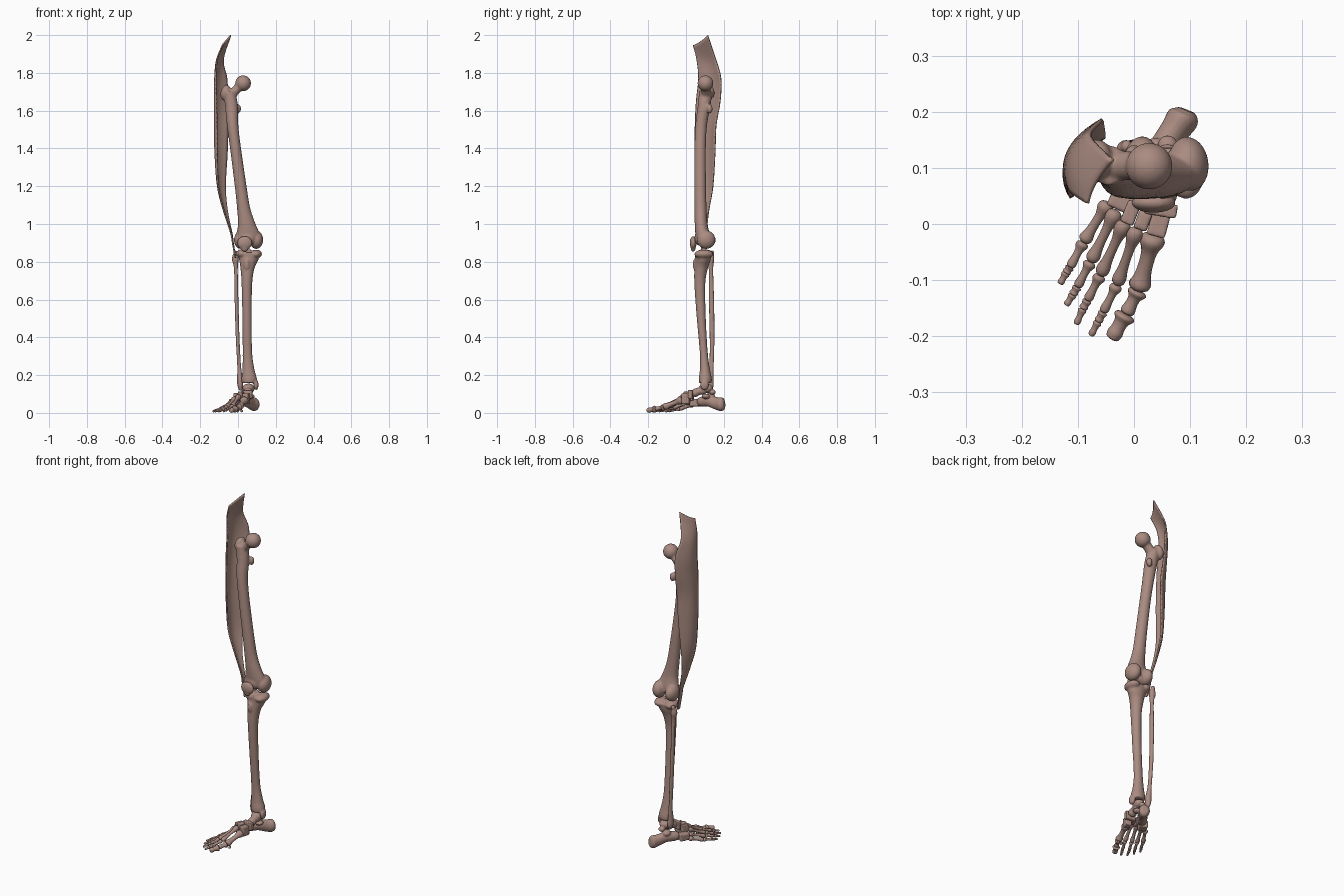
import bpy, bmesh
from math import cos, sin, pi, radians
from mathutils import Vector, Matrix, Euler

mat = bpy.data.materials.new("bone_brown")
mat.diffuse_color = (0.40, 0.26, 0.22, 1)


def spline(rows, sub):
    """Catmull-Rom interpolation of equal-length tuples."""
    out, n = [], len(rows)
    for i in range(n - 1):
        a, b, c, d = rows[max(i - 1, 0)], rows[i], rows[i + 1], rows[min(i + 2, n - 1)]
        for k in range(sub):
            t = k / sub
            out.append([0.5 * (2 * q + (r - p) * t + (2 * p - 5 * q + 4 * r - s) * t * t
                               + (3 * q - p - 3 * r + s) * t ** 3)
                        for p, q, r, s in zip(a, b, c, d)])
    out.append(list(rows[-1]))
    return out


def loft(bm, rows, sub=4, seg=20):
    """Closed elliptical tube through (x, y, z, radius_x, radius_other)."""
    st = spline(rows, sub)
    rings = []
    for i, s in enumerate(st):
        t = (Vector(st[min(i + 1, len(st) - 1)][:3]) - Vector(st[max(i - 1, 0)][:3])).normalized()
        u = (Vector((1, 0, 0)) - t * t.x).normalized()
        v = t.cross(u)
        rings.append([bm.verts.new(Vector(s[:3]) + u * s[3] * cos(2 * pi * k / seg)
                                   + v * s[4] * sin(2 * pi * k / seg)) for k in range(seg)])
    for a, b in zip(rings, rings[1:]):
        for k in range(seg):
            j = (k + 1) % seg
            bm.faces.new((a[k], a[j], b[j], b[k]))
    bm.faces.new(rings[0][::-1])
    bm.faces.new(rings[-1])


def blob(bm, c, r, rot=(0, 0, 0)):
    m = Matrix.Translation(c) @ Euler([radians(a) for a in rot]).to_matrix().to_4x4() @ Matrix.Diagonal((*r, 1))
    bmesh.ops.create_uvsphere(bm, u_segments=24, v_segments=14, radius=1, matrix=m)


def finish(name, bm, voxel=0, smooth=0):
    bmesh.ops.recalc_face_normals(bm, faces=bm.faces)
    for f in bm.faces:
        f.smooth = True
    me = bpy.data.meshes.new(name)
    bm.to_mesh(me)
    bm.free()
    me.materials.append(mat)
    ob = bpy.data.objects.new(name, me)
    bpy.context.collection.objects.link(ob)
    if voxel:
        m = ob.modifiers.new("fuse", 'REMESH')
        m.mode, m.voxel_size, m.use_smooth_shade = 'VOXEL', voxel, True
        m = ob.modifiers.new("soften", 'SMOOTH')
        m.factor, m.iterations = 0.5, smooth
    return ob


def bone(name, lofts=(), blobs=(), voxel=0.005, smooth=4):
    bm = bmesh.new()
    for l in lofts:
        loft(bm, l)
    for b in blobs:
        blob(bm, *b)
    return finish(name, bm, voxel, smooth)


# Thigh bone: shaft, neck, ball head, trochanters, condyles
bone("femur",
     [[(-.045, .105, 1.70, .032, .036), (-.034, .095, 1.62, .034, .033), (-.028, .08, 1.52, .030, .031),
       (-.013, .075, 1.4, .029, .030), (.014, .075, 1.2, .031, .031), (.03, .077, 1.08, .035, .032),
       (.045, .08, 1.0, .046, .034), (.052, .088, .94, .064, .038), (.053, .09, .91, .055, .035)],
      [(-.05, .105, 1.67, .035, .030), (-.015, .104, 1.705, .024, .026), (.02, .103, 1.742, .026, .026)]],
     [((.027, .103, 1.745), (.042, .042, .042)),
      ((-.066, .115, 1.695), (.026, .036, .042), (0, 15, 0)),
      ((.0, .125, 1.61), (.016, .016, .025)),
      ((.097, .107, .917), (.036, .049, .049), (0, 0, 8)),
      ((.012, .107, .915), (.033, .050, .046), (0, 0, -6)),
      ((.05, .075, .925), (.045, .030, .04))])

# Kneecap
bone("kneecap", [], [((.035, .038, .90), (.040, .018, .036)), ((.035, .038, .88), (.022, .014, .027))], .004)

# Shin bone
bone("tibia",
     [[(.057, .092, .85, .058, .044), (.056, .09, .82, .054, .042), (.05, .08, .77, .038, .036),
       (.047, .073, .68, .028, .029), (.048, .081, .5, .025, .024), (.05, .094, .32, .025, .021),
       (.055, .1, .23, .032, .027), (.059, .102, .18, .041, .035), (.06, .102, .158, .038, .033)]],
     [((.093, .094, .840), (.034, .050, .024), (0, -6, 0)),
      ((.022, .096, .842), (.032, .048, .024), (0, 4, 0)),
      ((.055, .095, .862), (.012, .015, .012)),
      ((.046, .048, .785), (.016, .012, .032)),
      ((.096, .098, .148), (.013, .023, .028))])

# Slender outer shin bone
bone("fibula",
     [[(-.013, .132, .84, .014, .014), (-.014, .132, .81, .018, .018), (-.011, .132, .76, .010, .012),
       (-.008, .135, .6, .010, .014), (-.002, .138, .4, .010, .013), (.006, .135, .25, .010, .012),
       (.01, .128, .18, .015, .018), (.012, .128, .145, .015, .019), (.015, .128, .118, .008, .010)]],
     [((-.013, .138, .845), (.011, .012, .015))], .004, 2)

# Heel bone
bone("heel_bone",
     [[(.094, .203, .045, .016, .022), (.088, .19, .045, .029, .036), (.07, .163, .05, .026, .033),
       (.045, .125, .062, .026, .030), (.018, .088, .06, .026, .027), (.005, .07, .057, .022, .022)]],
     [((.066, .105, .088), (.022, .022, .013)), ((.038, .128, .088), (.024, .026, .018))], .003, 3)

# Ankle bone
bone("ankle_bone", [[(.056, .1, .12, .026, .024), (.053, .07, .115, .021, .02), (.052, .052, .108, .024, .022)]],
     [((.056, .105, .13), (.032, .038, .025), (0, 0, -20)), ((.052, .05, .106), (.025, .019, .022)),
      ((.06, .14, .11), (.018, .018, .014))], .003, 3)

# Small midfoot bones: name, centre, half sizes, turn about z
for name, c, r, turn in [
        ("navicular", (.048, .026, .098), (.033, .014, .026), -10),
        ("cuboid", (-.018, .050, .054), (.025, .031, .023), -25),
        ("inner_cuneiform", (.044, -.001, .076), (.019, .025, .031), -15),
        ("middle_cuneiform", (.016, .006, .094), (.014, .020, .022), -20),
        ("outer_cuneiform", (-.006, .020, .085), (.014, .024, .023), -22)]:
    bm = bmesh.new()
    bmesh.ops.create_cube(bm, size=1.75, matrix=Matrix.Translation(c) @ Matrix.Rotation(radians(turn), 4, 'Z')
                          @ Matrix.Diagonal((*r, 1)))
    finish(name, bm, .003, 12)


def long_bone(name, a, b, ra, rm, rb):
    """Waisted bone between two joints."""
    a, b = Vector(a), Vector(b)
    rows = [(*a.lerp(b, t), r, r * .95) for t, r in
            [(0, ra * .45), (.04, ra * .85), (.14, ra), (.32, rm * 1.1), (.55, rm), (.74, rm * 1.15),
             (.88, rb), (.96, rb * .85), (1, rb * .45)]]
    bm = bmesh.new()
    loft(bm, rows, 3, 16)
    finish(name, bm)


# Five rays: metatarsal base, knuckle, toe joints, tip
rays = [
    [(.036, -.018, .070), (.008, -.118, .030), (-.014, -.160, .021), (-.040, -.205, .012)],
    [(.005, -.008, .090), (-.030, -.108, .036), (-.055, -.157, .020), (-.064, -.174, .014), (-.077, -.199, .008)],
    [(-.016, .004, .078), (-.060, -.091, .032), (-.083, -.136, .018), (-.091, -.151, .013), (-.103, -.179, .008)],
    [(-.032, .024, .060), (-.077, -.067, .027), (-.101, -.112, .016), (-.109, -.126, .012), (-.121, -.145, .008)],
    [(-.046, .038, .044), (-.090, -.032, .021), (-.114, -.077, .014), (-.121, -.087, .011), (-.132, -.107, .008)]]
parts = ["metatarsal", "near_toe_bone", "middle_toe_bone", "end_toe_bone"]
for i, ray in enumerate(rays):
    big = 1.55 if i == 0 else 1
    for k in range(len(ray) - 1):
        ra, rm, rb = [(.0145, .0085, .0125), (.0115, .0070, .0085), (.0085, .0068, .0078), (.0078, .0055, .0058)][k]
        if i == 0 and k == 2:
            ra, rm, rb = .0125, .008, .0085
        part = parts[3] if k == len(ray) - 2 else parts[k]
        long_bone(f"{part}_{i + 1}", ray[k], ray[k + 1], ra * big, rm * big, rb * big)
# Little sesamoid bones beneath the big toe knuckle
for x in (-.002, .02):
    bone("sesamoid", [], [((x, -.105, .010), (.007, .009, .007))], 0)

# Outer thigh band: curved sheet, each row is front edge, middle, back edge
rows = [(-.083, .037, 1.945, -.068, .076, 1.965, -.038, .115, 2.0)]
for z, f, m, b in [
        (1.87, (-.110, .056), (-.108, .108), (-.078, .158)),
        (1.77, (-.116, .066), (-.115, .13), (-.058, .184)),
        (1.65, (-.114, .054), (-.117, .12), (-.055, .180)),
        (1.52, (-.112, .048), (-.117, .11), (-.052, .158)),
        (1.38, (-.110, .048), (-.116, .105), (-.056, .153)),
        (1.2, (-.104, .058), (-.103, .105), (-.066, .142)),
        (1.07, (-.074, .072), (-.074, .098), (-.056, .120)),
        (.95, (-.036, .080), (-.037, .094), (-.032, .107)),
        (.89, (-.026, .080), (-.027, .092), (-.024, .104)),
        (.82, (-.012, .078), (-.014, .088), (-.012, .098))]:
    rows.append((*f, z, *m, z, *b, z))
bm = bmesh.new()
grid = []
for s in spline(rows, 5):
    F, M, B = Vector(s[:3]), Vector(s[3:6]), Vector(s[6:])
    line = []
    for k in range(13):
        t = k / 12
        line.append(bm.verts.new(F * (2 * t - 1) * (t - 1) + M * 4 * t * (1 - t) + B * t * (2 * t - 1)))
    grid.append(line)
for a, b in zip(grid, grid[1:]):
    for k in range(12):
        bm.faces.new((a[k], a[k + 1], b[k + 1], b[k]))
band = finish("outer_thigh_band", bm)
sol = band.modifiers.new("thickness", 'SOLIDIFY')
sol.thickness, sol.offset = .007, 0
